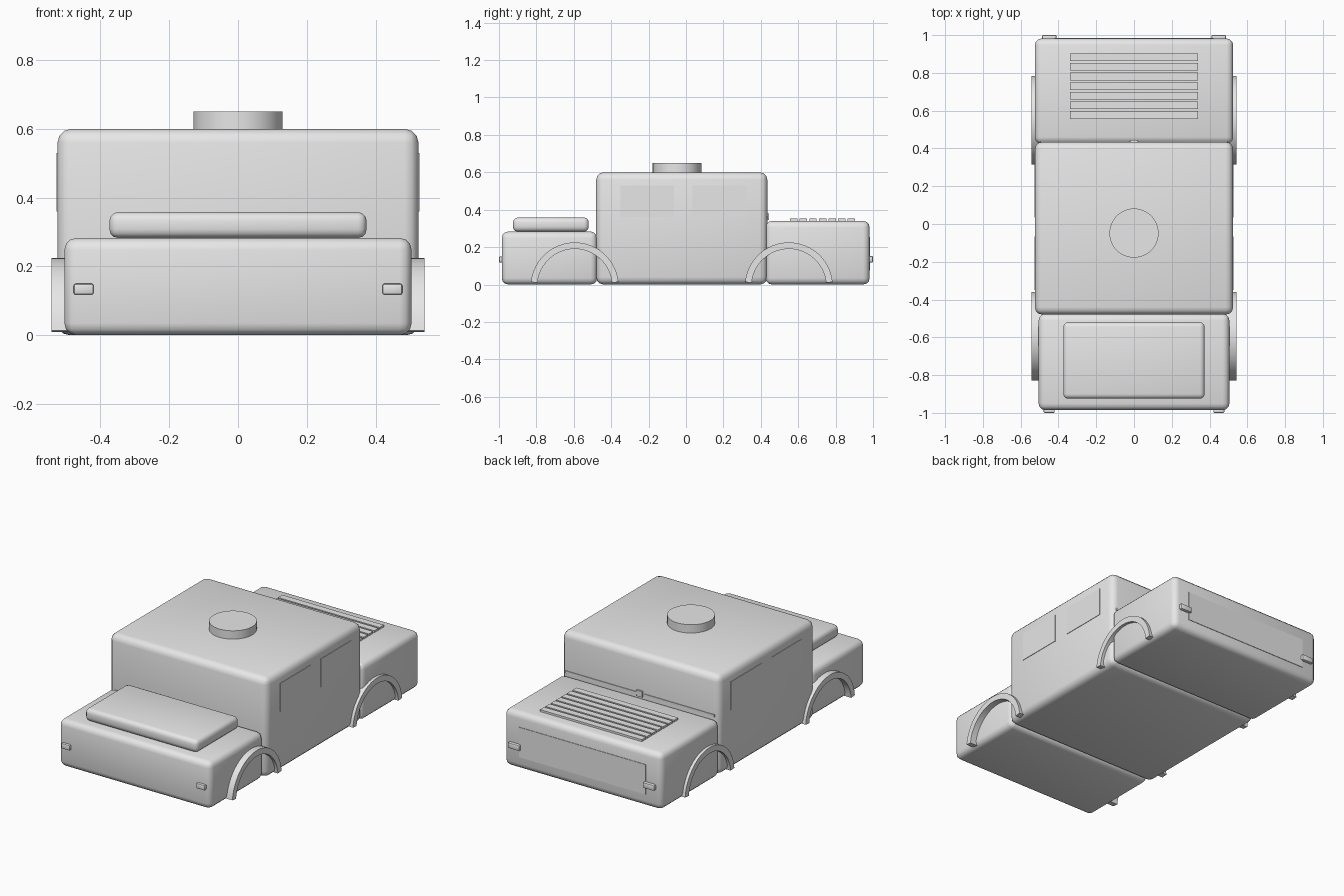
import bpy, bmesh, math

if "Cube" in bpy.data.objects:
    bpy.data.objects.remove(bpy.data.objects["Cube"])

grey = bpy.data.materials.new("light grey")
grey.diffuse_color = (0.8, 0.8, 0.8, 1)
grey.use_nodes = True
grey.node_tree.nodes["Principled BSDF"].inputs["Base Color"].default_value = grey.diffuse_color


def finish(name, bm):
    """Turn a bmesh into a smooth-shaded object with sharp edges kept."""
    bmesh.ops.recalc_face_normals(bm, faces=bm.faces[:])
    mesh = bpy.data.meshes.new(name)
    bm.to_mesh(mesh)
    bm.free()
    mesh.materials.append(grey)
    ob = bpy.data.objects.new(name, mesh)
    bpy.context.collection.objects.link(ob)
    bpy.ops.object.select_all(action='DESELECT')
    ob.select_set(True)
    bpy.context.view_layer.objects.active = ob
    bpy.ops.object.shade_smooth_by_angle(angle=math.radians(40))
    return ob


def box(name, xs, ys, zs, bevel=0.0, segments=3):
    """Box between the given limits, with optional rounded edges."""
    bm = bmesh.new()
    bmesh.ops.create_cube(bm, size=1)
    for v in bm.verts:
        for i, (lo, hi) in enumerate((xs, ys, zs)):
            v.co[i] = hi if v.co[i] > 0 else lo
    if bevel:
        bmesh.ops.bevel(bm, geom=bm.edges[:], offset=bevel, segments=segments,
                        profile=0.5, affect='EDGES')
    return finish(name, bm)


def arch(name, x0, x1, yc, zc=-0.01, r_in=0.2, r_out=0.235, start=0.1, n=24):
    """Wheel arch: a square section swept along a half circle."""
    bm = bmesh.new()
    rings = []
    for i in range(n + 1):
        a = start + (math.pi - 2 * start) * i / n
        rings.append([bm.verts.new((x, yc + r * math.cos(a), zc + r * math.sin(a)))
                      for x, r in ((x0, r_in), (x1, r_in), (x1, r_out), (x0, r_out))])
    for p, q in zip(rings, rings[1:]):
        for k in range(4):
            m = (k + 1) % 4
            bm.faces.new((p[k], p[m], q[m], q[k]))
    bm.faces.new(rings[0])
    bm.faces.new(rings[-1])
    return finish(name, bm)


# Main body blocks
box("cabin", (-0.525, 0.525), (-0.48, 0.435), (0, 0.6), 0.04)
box("front_body", (-0.505, 0.505), (-0.985, -0.475), (0, 0.283), 0.035)
box("rear_body", (-0.525, 0.525), (0.425, 0.982), (0, 0.34), 0.035)

# Raised pad on the front block
box("front_pad", (-0.374, 0.374), (-0.925, -0.52), (0.283, 0.358), 0.025)

# Round roof hatch
bm = bmesh.new()
bmesh.ops.create_cone(bm, cap_ends=True, segments=48, radius1=0.13, radius2=0.13, depth=0.06)
bmesh.ops.translate(bm, verts=bm.verts, vec=(0, -0.048, 0.62))
finish("roof_hatch", bm)

# Louvre slats on the rear block
for i in range(7):
    y = 0.577 + i * 0.051
    box(f"slat_{i + 1}", (-0.338, 0.338), (y - 0.02, y + 0.02), (0.33, 0.352))

# Flat panel on the rear end
box("rear_panel", (-0.42, 0.42), (0.976, 0.985), (0.075, 0.255))

# Narrow strips and centre post at the foot of the cabin's rear wall
box("centre_post", (-0.02, 0.02), (0.43, 0.445), (0.345, 0.38))

for side, s in (("left", -1), ("right", 1)):
    def span(a, b):
        return tuple(sorted((s * a, s * b)))

    box(f"{side}_wall_strip", span(0.025, 0.495), (0.43, 0.439), (0.352, 0.366))

    # Wheel arches
    arch(f"{side}_front_arch", *span(0.485, 0.543), -0.595)
    arch(f"{side}_rear_arch", *span(0.485, 0.543), 0.55)

    # Lamps
    box(f"{side}_front_lamp", span(0.42, 0.478), (-1.0, -0.975), (0.118, 0.15), 0.006, 2)
    box(f"{side}_rear_lamp", span(0.41, 0.487), (0.975, 1.0), (0.118, 0.152), 0.006, 2)

    # Side windows
    for part, ys in (("front", (-0.35, -0.065)), ("rear", (0.035, 0.325))):
        box(f"{side}_{part}_window", span(0.519, 0.528), ys, (0.36, 0.53))
